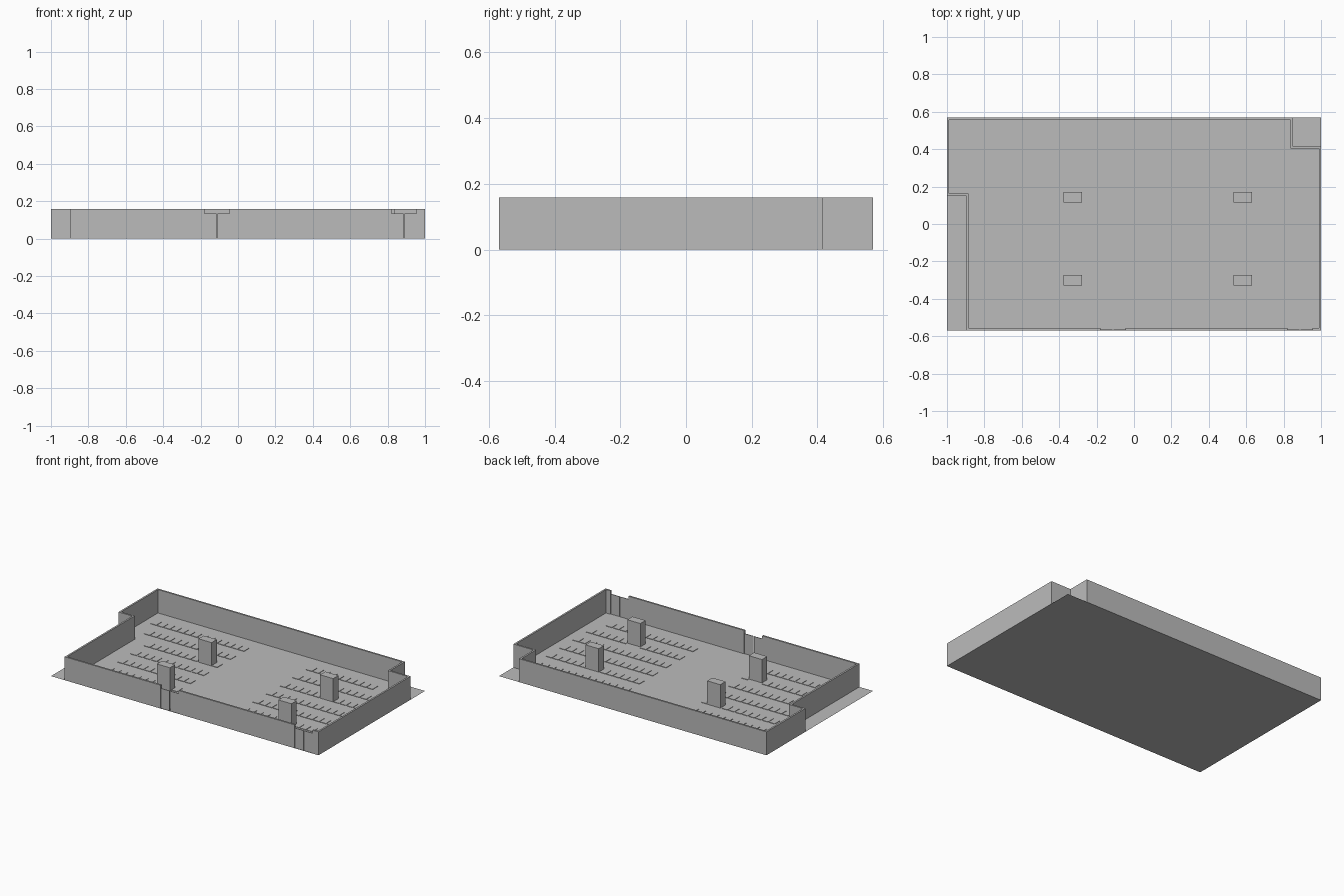
import bpy
import bmesh
from mathutils import Vector, Matrix

if "Cube" in bpy.data.objects:
    bpy.data.objects.remove(bpy.data.objects["Cube"], do_unlink=True)

WALL_H, WALL_T, HALF_Y = 0.158, 0.012, 0.569

grey = bpy.data.materials.new("plain grey")
grey.use_nodes = True
colour = (0.5, 0.5, 0.5, 1)
grey.diffuse_color = colour
grey.node_tree.nodes["Principled BSDF"].inputs["Base Color"].default_value = colour


def finish(name, bm):
    mesh = bpy.data.meshes.new(name)
    bmesh.ops.recalc_face_normals(bm, faces=bm.faces)
    bm.to_mesh(mesh)
    bm.free()
    mesh.materials.append(grey)
    obj = bpy.data.objects.new(name, mesh)
    bpy.context.collection.objects.link(obj)


def add_box(bm, x, y, width, depth, height):
    """Box standing on the floor, centred on x and y."""
    matrix = Matrix.Translation((x, y, height / 2)) @ Matrix.Diagonal((width, depth, height, 1))
    bmesh.ops.create_cube(bm, size=1, matrix=matrix)


def add_wall(bm, path):
    """Wall along an open right-angled path, thickened to the left of it."""
    pts = [Vector(p) for p in path]
    normals = []
    for a, b in zip(pts, pts[1:]):
        d = (b - a).normalized()
        normals.append(Vector((-d.y, d.x)))
    inner = []
    for i, p in enumerate(pts):
        if 0 < i < len(pts) - 1:
            offset = normals[i - 1] + normals[i]
        else:
            offset = normals[min(i, len(normals) - 1)]
        inner.append(p + offset * WALL_T)
    rings = []
    for o, n in zip(pts, inner):
        rings.append([bm.verts.new((*q, z)) for q, z in
                      ((o, 0), (o, WALL_H), (n, WALL_H), (n, 0))])
    for r, s in zip(rings, rings[1:]):
        for k in range(4):
            m = (k + 1) % 4
            bm.faces.new((r[k], r[m], s[m], s[k]))
    bm.faces.new(rings[0])
    bm.faces.new(rings[-1])


# Floor sheet, facing up
bm = bmesh.new()
bmesh.ops.create_grid(bm, x_segments=1, y_segments=1, size=1,
                      matrix=Matrix.Diagonal((1, HALF_Y, 1, 1)))
finish("floor", bm)

# Outer walls with two corner recesses and two door gaps
doors = [(-0.18, -0.045), (0.82, 0.955)]
bm = bmesh.new()
add_wall(bm, [(doors[1][1], -HALF_Y), (1, -HALF_Y), (1, 0.415), (0.85, 0.415),
              (0.85, HALF_Y), (-1, HALF_Y), (-1, 0.152), (-0.898, 0.152),
              (-0.898, -HALF_Y), (doors[0][0], -HALF_Y)])
add_wall(bm, [(doors[0][1], -HALF_Y), (doors[1][0], -HALF_Y)])
finish("outer_walls", bm)

# Double doors, lower than the walls
for name, (x0, x1) in zip(("centre_door", "side_door"), doors):
    bm = bmesh.new()
    gap = 0.005
    leaf = (x1 - x0 - gap) / 2
    for x in (x0 + leaf / 2, x1 - leaf / 2):
        add_box(bm, x, -HALF_Y + WALL_T / 2, leaf, 0.004, 0.135)
    finish(name, bm)

# Four pillars
pillars = [(x, y) for x in (-0.327, 0.582) for y in (0.143, -0.302)]
for i, (x, y) in enumerate(pillars):
    bm = bmesh.new()
    add_box(bm, x, y, 0.098, 0.056, WALL_H)
    finish(f"pillar_{i + 1}", bm)

# Rows of thin floor tiles: tiles skipped at the outer end (left side, right side)
PITCH, ROW_PITCH, COUNT = 0.0505, 0.143, 14
skips = [(0, 4), (1, 0), (3, 0), (3, 0), (3, 0), (3, 0), (2, 1)]
for row, (skip_low, skip_high) in enumerate(skips):
    y = (3 - row) * ROW_PITCH
    centres = [-0.914 + PITCH * i for i in range(skip_low, COUNT)]
    centres += [0.25 + PITCH * i for i in range(COUNT - skip_high)]
    bm = bmesh.new()
    for x in centres:
        blocked = any(abs(x - px) < 0.06 and abs(y - py) < 0.05 for px, py in pillars)
        if not blocked:
            add_box(bm, x, y, 0.043, 0.056, 0.003)
    finish(f"tile_row_{row + 1}", bm)
